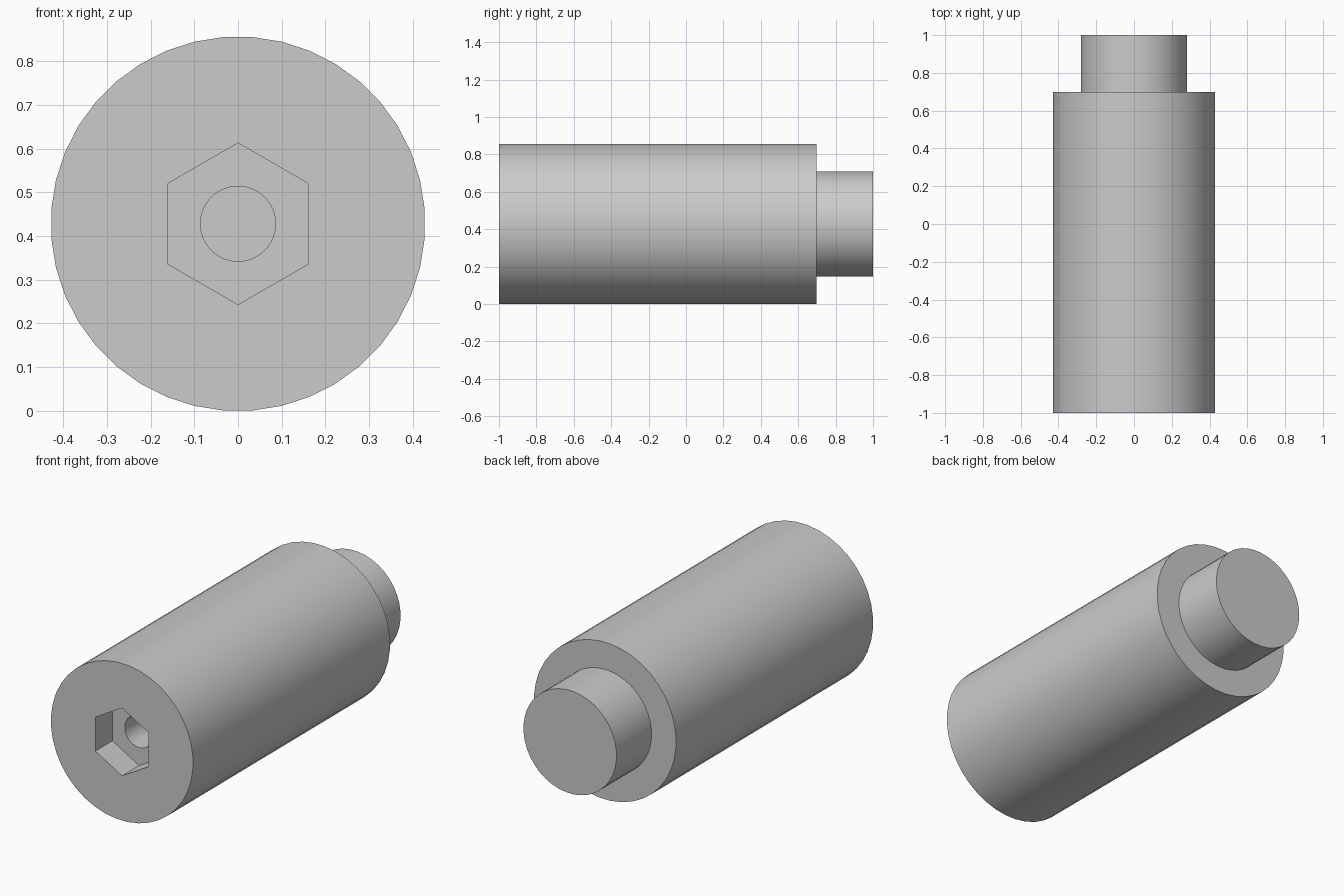
import bpy, bmesh, math

cube = bpy.data.objects.get("Cube")
if cube:
    bpy.data.objects.remove(cube, do_unlink=True)

AXIS_Z = 0.428   # height of the shaft's centre line
SIDES = 40

grey = bpy.data.materials.new("light grey")
colour = (0.6, 0.6, 0.6, 1)
grey.diffuse_color = colour
grey.use_nodes = True
grey.node_tree.nodes["Principled BSDF"].inputs["Base Color"].default_value = colour

bm = bmesh.new()


def ring(radius, y, sides=SIDES):
    """Closed loop of sharp edges around the centre line."""
    # Round loops rest on a flat; the hexagon points up
    start = math.pi / 2 if sides == 6 else math.pi / sides
    verts = []
    for i in range(sides):
        a = start + math.tau * i / sides
        verts.append(bm.verts.new((radius * math.cos(a), y,
                                   AXIS_Z + radius * math.sin(a))))
    edges = [bm.edges.new((verts[i - 1], verts[i])) for i in range(sides)]
    for e in edges:
        e.smooth = False
    return verts, edges


def wall(a, b, smooth=True):
    for i in range(len(a[0])):
        f = bm.faces.new((a[0][i - 1], a[0][i], b[0][i], b[0][i - 1]))
        f.smooth = smooth


def flat_between(a, b):
    bmesh.ops.triangle_fill(bm, edges=a[1] + b[1], use_beauty=True)


# Main cylinder and the stepped pin at the back
body_front, body_back = ring(0.429, -1), ring(0.429, 0.698)
pin_base, pin_end = ring(0.281, 0.698), ring(0.281, 1)
wall(body_front, body_back)
flat_between(body_back, pin_base)
wall(pin_base, pin_end)
bm.faces.new(pin_end[0])

# Hexagonal socket in the front face
hex_front, hex_floor = ring(0.185, -1, 6), ring(0.185, -0.853, 6)
flat_between(body_front, hex_front)
wall(hex_front, hex_floor, smooth=False)

# Round blind bore beyond the socket
bore_mouth, bore_end = ring(0.086, -0.853), ring(0.086, -0.25)
flat_between(hex_floor, bore_mouth)
wall(bore_mouth, bore_end)
bm.faces.new(bore_end[0])

bmesh.ops.recalc_face_normals(bm, faces=bm.faces)

mesh = bpy.data.meshes.new("stepped_shaft")
bm.to_mesh(mesh)
bm.free()
mesh.materials.append(grey)
shaft = bpy.data.objects.new("stepped_shaft", mesh)
bpy.context.scene.collection.objects.link(shaft)
